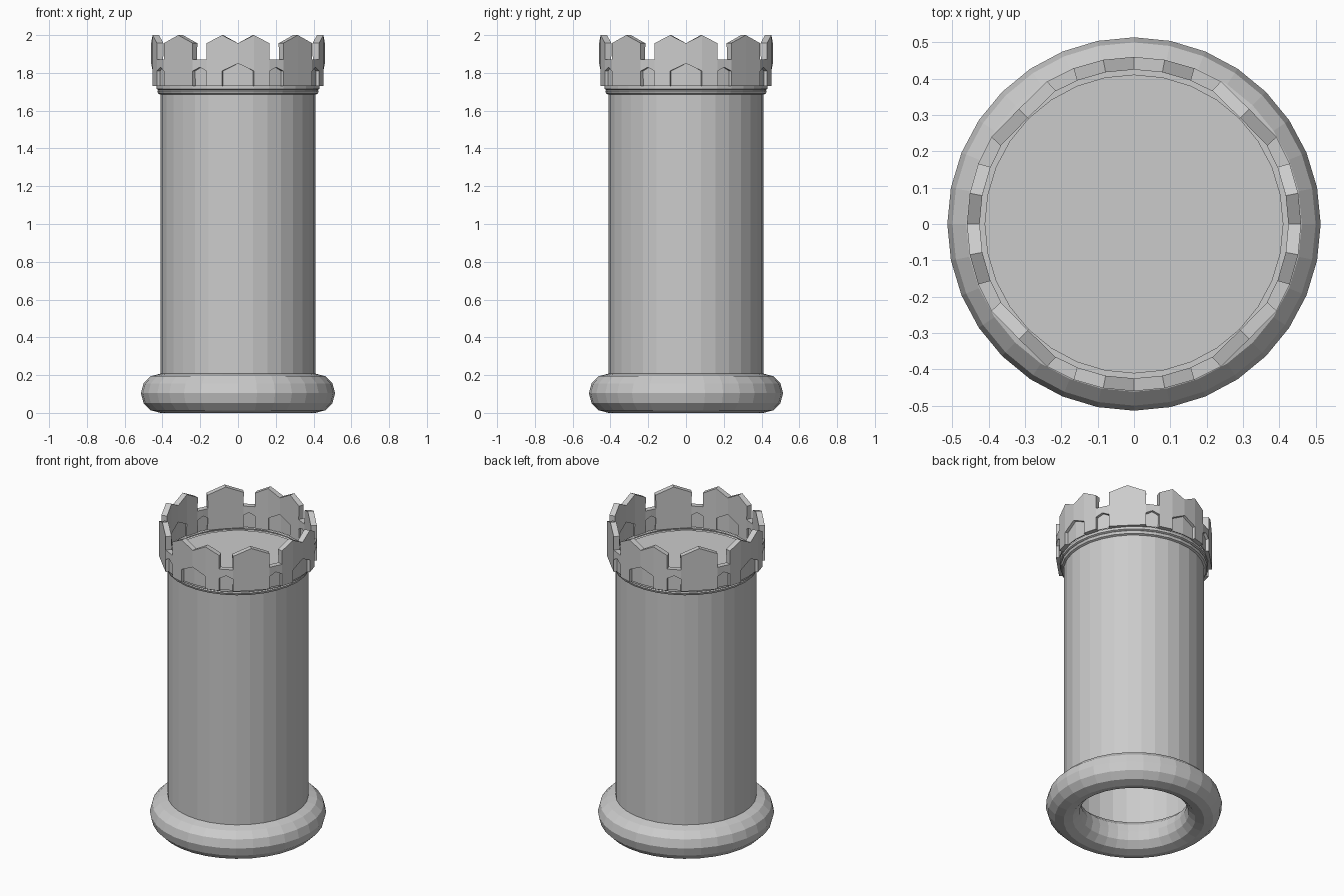
import bpy, bmesh
from math import cos, sin, pi, radians

if "Cube" in bpy.data.objects:
    bpy.data.objects.remove(bpy.data.objects["Cube"])


def lathe(name, profile, n=32):
    """Revolve an (r, z) profile; r = 0 makes a closed centre."""
    bm = bmesh.new()
    vs = [bm.verts.new((r, 0, z)) for r, z in profile]
    es = [bm.edges.new(p) for p in zip(vs, vs[1:])]
    bmesh.ops.spin(bm, geom=vs + es, cent=(0, 0, 0), axis=(0, 0, 1),
                   angle=2 * pi, steps=n, use_merge=False)
    bmesh.ops.remove_doubles(bm, verts=bm.verts, dist=1e-4)
    bmesh.ops.recalc_face_normals(bm, faces=bm.faces)
    return finish(name, bm)


def finish(name, bm):
    me = bpy.data.meshes.new(name)
    bm.to_mesh(me)
    bm.free()
    ob = bpy.data.objects.new(name, me)
    bpy.context.collection.objects.link(ob)
    return ob


# Rounded foot ring
bpy.ops.mesh.primitive_torus_add(major_radius=0.41, minor_radius=0.104,
                                 major_segments=32, minor_segments=12,
                                 location=(0, 0, 0.104))
bpy.context.object.name = "base_ring"

# Hollow shaft, open below, with the floor of the battlements on top
lathe("tower_shaft", [(0.41, 0.1), (0.41, 1.72), (0, 1.72)])

# Thin stepped collar under the battlements
lathe("collar", [(0.41, 1.685), (0.422, 1.69), (0.428, 1.705), (0.422, 1.71),
                 (0.432, 1.715), (0.432, 1.732), (0.41, 1.732)])

# Thin wall backing the arched notches
lathe("parapet_liner", [(0.437, 1.73), (0.437, 1.86), (0.443, 1.86),
                        (0.443, 1.73), (0.437, 1.73)])

# Battlements: heights of each wall segment (left rows, right rows), one eighth
LOW, ARCH, SILL, EDGE, PEAK = 1.73, 1.81, 1.87, 1.957, 2.0
angles = [0, 10.6, 21.2, 26.3, 31.4, 45]
radii = [0.46, 0.46, 0.46, 0.458, 0.46, 0.448]
rows = [
    ([1.85, SILL, EDGE], [ARCH, SILL, PEAK]),              # over wide arch
    ([LOW, ARCH, SILL, PEAK], [LOW, ARCH, SILL, EDGE]),    # merlon side
    ([ARCH, SILL], [1.83, SILL]),                          # gap, small arch
    ([1.83, SILL], [ARCH, SILL]),
    ([LOW, ARCH, SILL, EDGE], [LOW, ARCH, SILL, PEAK]),    # diagonal merlon
]
segs = [(angles[i], radii[i], rows[i][0], angles[i + 1], radii[i + 1], rows[i][1])
        for i in range(5)]
segs += [(90 - a1, r1, z1, 90 - a0, r0, z0) for a0, r0, z0, a1, r1, z1 in segs]

bm = bmesh.new()
for quarter in range(4):
    for a0, r0, z0, a1, r1, z1 in segs:
        t0, t1 = radians(a0 + 90 * quarter), radians(a1 + 90 * quarter)

        def left(z):
            return bm.verts.new((r0 * cos(t0), r0 * sin(t0), z))

        def right(z):
            return bm.verts.new((r1 * cos(t1), r1 * sin(t1), z))

        for k in range(len(z0) - 1):
            bm.faces.new((left(z0[k]), right(z1[k]), right(z1[k + 1]), left(z0[k + 1])))
bmesh.ops.remove_doubles(bm, verts=bm.verts, dist=1e-4)
crown = finish("battlements", bm)
sol = crown.modifiers.new("thickness", 'SOLIDIFY')
sol.thickness = 0.035
sol.offset = -1
